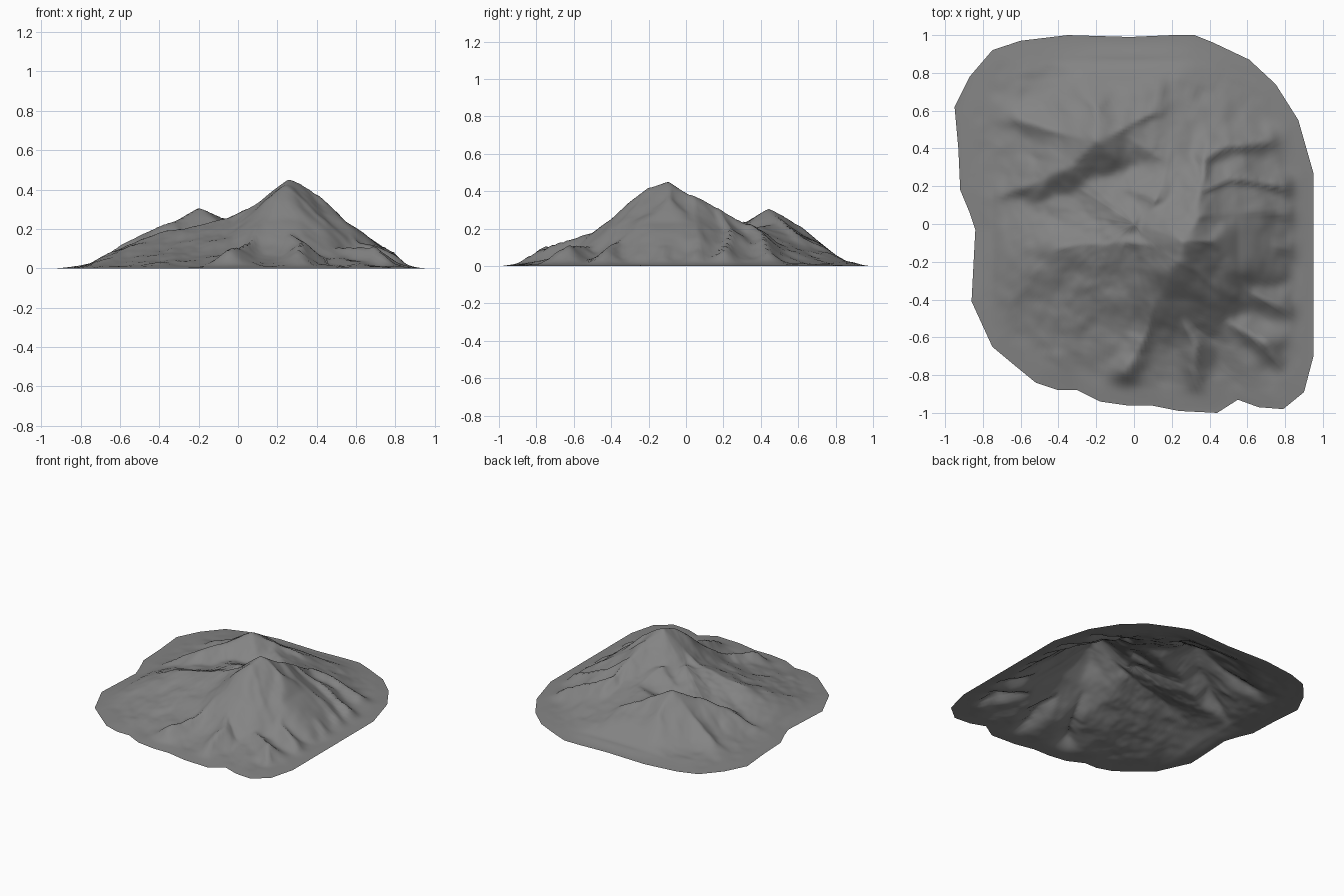
import bpy, bmesh, math
from mathutils import Vector, noise

cube = bpy.data.objects.get("Cube")
if cube:
    bpy.data.objects.remove(cube, do_unlink=True)

# Foot outline of the hill, counter-clockwise
OUTLINE = [(.95, .27), (.87, .55), (.75, .74), (.61, .87), (.42, .96), (.32, 1), (.2, 1),
           (-.02, .99), (-.35, 1), (-.6, .97), (-.75, .92), (-.87, .78), (-.95, .62),
           (-.93, .4), (-.92, .18), (-.87, .06), (-.84, -.03), (-.86, -.41), (-.75, -.65),
           (-.63, -.75), (-.52, -.84), (-.4, -.88), (-.3, -.88), (-.18, -.94), (-.04, -.96),
           (.09, -.96), (.24, -.99), (.44, -1), (.55, -.93), (.66, -.97), (.79, -.98),
           (.9, -.89), (.95, -.7)]

# Summits that the spurs run down from
SUMMIT = (.26, -.1, .45)
SHOULDER = (.24, -.2, .42)
NORTH_SHOULDER = (.33, .03, .385)
EAST_SHOULDER = (.41, -.1, .38)
FAR_SUMMIT = (-.2, .44, .305)

# Crest lines of the main mountain
MAIN_SPURS = [
    [SUMMIT, SHOULDER, (.26, -.32, .33), (.23, -.45, .2), (.32, -.63, .14), (.32, -.84, .06)],
    [SUMMIT, NORTH_SHOULDER, (.34, .17, .31), (.38, .4, .18)],
    [SUMMIT, EAST_SHOULDER, (.55, -.08, .23), (.67, -.1, .16), (.82, -.13, .08)],
    [SUMMIT, (.13, -.11, .35), (-.05, -.1, .26)],
    [SHOULDER, (.13, -.36, .24), (.06, -.58, .13), (-.05, -.78, .09)],
    [(.5, -.2, .22), (.6, -.36, .14), (.83, -.45, .07)],
    [(.52, -.52, .1), (.7, -.63, .12), (.77, -.74, .06)],
    [NORTH_SHOULDER, (.5, .06, .25), (.8, .05, .08)],
    [(.34, .17, .31), (.5, .24, .21), (.77, .2, .09)],
    [(.36, .33, .22), (.5, .41, .17), (.7, .43, .09)],
]

# Crest lines of the lower mountain behind
FAR_SPURS = [
    [FAR_SUMMIT, (-.05, .51, .25), (.1, .58, .18), (.15, .77, .08)],
    [FAR_SUMMIT, (-.33, .31, .25), (-.47, .24, .19), (-.75, .15, .04)],
    [FAR_SUMMIT, (-.38, .48, .19), (-.62, .57, .08)],
    [FAR_SUMMIT, (-.2, .62, .21), (-.2, .82, .05)],
]

# Broad swells on the west side
SWELLS = [
    [(-.05, -.1, .25), (-.2, -.1, .22), (-.4, -.13, .18), (-.6, -.35, .07)],
    [(.12, .13, .28), (-.1, .2, .17)],
    [(.16, .35, .2), (-.03, .46, .22)],
]

# Each group with the slope of its flanks
GROUPS = [(MAIN_SPURS, .82), (FAR_SPURS, .76), (SWELLS, .38)]

# Skyline limits across the width and the depth
SKYLINE_X = [(-.95, 0), (-.75, .025), (-.6, .12), (-.4, .215), (-.3, .25), (-.2, .307),
             (-.06, .26), (.1, .335), (.15, .38), (.26, .455), (.35, .425), (.4, .39),
             (.45, .34), (.55, .235), (.65, .175), (.8, .085), (.85, .03), (.95, .01)]
SKYLINE_Y = [(-1, .01), (-.9, .025), (-.8, .09), (-.72, .13), (-.5, .185), (-.4, .25),
             (-.3, .345), (-.2, .42), (-.1, .455), (0, .395), (.2, .305), (.32, .235),
             (.44, .307), (.5, .29), (.6, .23), (.7, .14), (.8, .06), (.86, .025), (1, .01)]

SHARPNESS = 90
SOFT = .02
RINGS = 60
EDGE_STEP = .031


def limit(profile, value):
    """Linear interpolation along a skyline profile."""
    for (a, za), (b, zb) in zip(profile, profile[1:]):
        if a <= value <= b:
            return za + (zb - za) * (value - a) / (b - a)
    return 0


def soft_min(a, b):
    """Smaller of two heights with a rounded transition."""
    h = max(SOFT - abs(a - b), 0) / SOFT
    return min(a, b) - h * h * SOFT / 4


def crest_height(spur, slope, point):
    """Height of the slope falling away on both sides of one crest line."""
    best = -1
    for start, end in zip(spur, spur[1:]):
        a, b = Vector(start), Vector(end)
        along = (b - a).to_2d()
        f = (point - a.to_2d()).dot(along) / along.length_squared
        near = a.lerp(b, min(1, max(0, f)))
        best = max(best, near.z - slope * (point - near.to_2d()).length)
    return best


def ground_height(x, y, inward):
    """Blend the mound, the spurs and small erosion into one height."""
    # Slight warp so the crests wander
    warp = noise.noise_vector(Vector((x, y, 0)) * 6) * .02
    point = Vector((x + warp.x, y + warp.y))
    heights = [.08 * inward + .2 * inward ** 2]
    for spurs, slope in GROUPS:
        heights += [crest_height(s, slope, point) for s in spurs]
    top = max(heights)
    z = top + math.log(sum(math.exp(SHARPNESS * (h - top)) for h in heights)) / SHARPNESS
    # The skirt at the foot stays thin and smooth
    fade = min(1, max(0, (inward - .03) / .15))
    rough = noise.fractal(Vector((x, y, .5)) * 7, 1, 2, 3) * .012
    skirt = .12 * inward
    z = skirt + (z + rough - skirt) * fade * fade * (3 - 2 * fade)
    if inward > 0:
        z = soft_min(z, min(limit(SKYLINE_X, x), limit(SKYLINE_Y, y)))
    return max(z, 0)


# Even points along the foot outline
rim = []
for start, end in zip(OUTLINE, OUTLINE[1:] + OUTLINE[:1]):
    a, b = Vector(start), Vector(end)
    steps = max(1, round((b - a).length / EDGE_STEP))
    rim += [a.lerp(b, i / steps) for i in range(steps)]

# Mountain surface as rings shrinking towards the middle
bm = bmesh.new()
rings = []
for k in range(1, RINGS + 1):
    t = k / RINGS
    rings.append([bm.verts.new((p.x * t, p.y * t, ground_height(p.x * t, p.y * t, 1 - t)))
                  for p in rim])
middle = bm.verts.new((0, 0, ground_height(0, 0, 1)))
count = len(rim)
for i in range(count):
    j = (i + 1) % count
    bm.faces.new((middle, rings[0][i], rings[0][j]))
    for inner, outer in zip(rings, rings[1:]):
        bm.faces.new((inner[i], outer[i], outer[j], inner[j]))
for face in bm.faces:
    face.smooth = True

mesh = bpy.data.meshes.new("mountain")
bm.to_mesh(mesh)
bm.free()
mountain = bpy.data.objects.new("mountain", mesh)
bpy.context.collection.objects.link(mountain)

# Grey rock
rock = bpy.data.materials.new("grey_rock")
rock.use_nodes = True
grey = (.23, .23, .23, 1)
rock.diffuse_color = grey
rock.node_tree.nodes["Principled BSDF"].inputs["Base Color"].default_value = grey
mesh.materials.append(rock)
